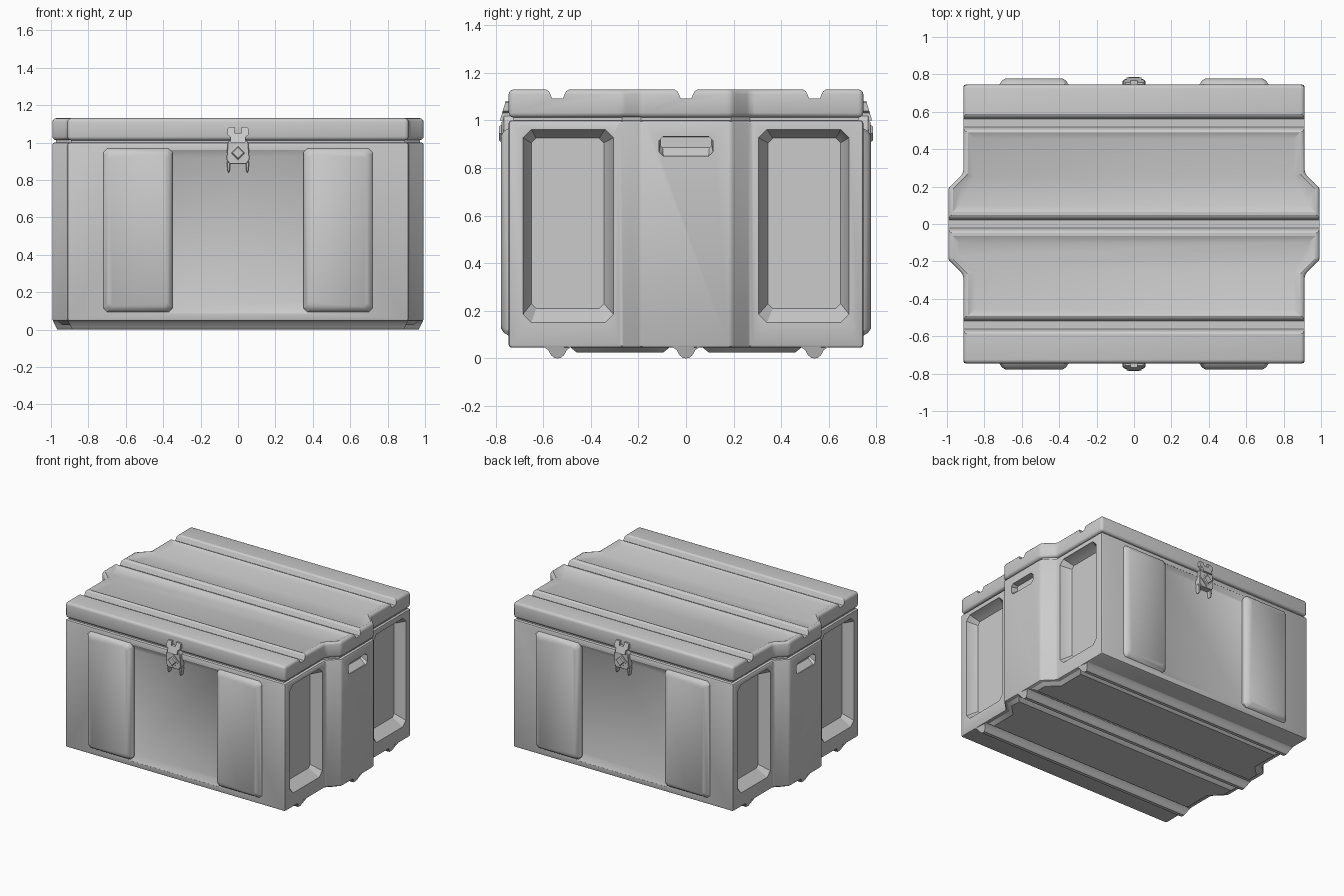
import bpy, bmesh, math

if "Cube" in bpy.data.objects:
    bpy.data.objects.remove(bpy.data.objects["Cube"])


# --- helpers ---------------------------------------------------------------
def at_x(pts, x): return [(x, a, b) for a, b in pts]
def at_y(pts, y): return [(a, y, b) for a, b in pts]
def at_z(pts, z): return [(a, b, z) for a, b in pts]


def rect(a0, a1, b0, b1, c=0.02):
    """Rectangle with cut corners."""
    return [(a0 + c, b0), (a1 - c, b0), (a1, b0 + c), (a1, b1 - c),
            (a1 - c, b1), (a0 + c, b1), (a0, b1 - c), (a0, b0 + c)]


def make(name, lofts, bevel=0.0, segments=2):
    """One object from closed lofts; each loft is a list of matching loops."""
    bm = bmesh.new()
    for loops in lofts:
        rings = [[bm.verts.new(p) for p in loop] for loop in loops]
        for r, s in zip(rings, rings[1:]):
            n = len(r)
            for k in range(n):
                bm.faces.new((r[k], r[(k + 1) % n], s[(k + 1) % n], s[k]))
        bm.faces.new(rings[0][::-1])
        bm.faces.new(rings[-1])
    bmesh.ops.recalc_face_normals(bm, faces=bm.faces)
    me = bpy.data.meshes.new(name)
    bm.to_mesh(me)
    bm.free()
    ob = bpy.data.objects.new(name, me)
    bpy.context.collection.objects.link(ob)
    if bevel:
        m = ob.modifiers.new("bevel", 'BEVEL')
        m.width, m.segments, m.limit_method = bevel, segments, 'ANGLE'
        apply(ob, m)
    smooth(ob)
    return ob


def select(ob):
    bpy.ops.object.select_all(action='DESELECT')
    ob.select_set(True)
    bpy.context.view_layer.objects.active = ob


def apply(ob, mod):
    select(ob)
    bpy.ops.object.modifier_apply(modifier=mod.name)


def smooth(ob):
    select(ob)
    bpy.ops.object.shade_smooth_by_angle(angle=math.radians(30))


def cut(ob, lofts):
    cutter = make("cutter", lofts)
    cutter.hide_render = True
    m = ob.modifiers.new("cut", 'BOOLEAN')
    m.operation, m.solver, m.object = 'DIFFERENCE', 'EXACT', cutter
    apply(ob, m)
    bpy.data.objects.remove(cutter)
    smooth(ob)


def plan(i=0.0):
    """Plan of the case: a box with a bulge in the middle of each end."""
    x0, x1, y = 0.912 - i, 0.993 - i, 0.745 - i
    r = [(x0, -y), (x0, -0.27), (x1, -0.19), (x1, 0.19), (x0, 0.27), (x0, y)]
    return r + [(-a, b) for a, b in reversed(r)]


def panel(s, i=0.0):
    """Plan of one stacking panel between two ribs, on side s."""
    x0, x1 = 0.888 - i, 0.969 - i
    r = [(x0, 0.49 - i), (x0, 0.27 - i / 2), (x1, 0.19 - i / 2), (x1, 0.065 + i)]
    return [(a, s * b) for a, b in r + [(-a, b) for a, b in reversed(r)]]


RIBS = ((-0.54, 0.912), (0.0, 0.993), (0.54, 0.912))

# --- body with end recesses, hand slots and centre panels --------------------
body = make("body", [[at_z(plan(), 0.045), at_z(plan(), 1.0)]], bevel=0.012)
cuts = []
for s in (-1, 1):
    for t in (-1, 1):
        outer = [(t * a, b) for a, b in rect(0.305, 0.685, 0.15, 0.962, 0.035)]
        inner = [(t * a, b) for a, b in rect(0.345, 0.65, 0.21, 0.925, 0.02)]
        cuts.append([at_x(outer, s * 1.1), at_x(outer, s * 0.911), at_x(inner, s * 0.84)])
    slot = rect(-0.113, 0.113, 0.85, 0.932, 0.018)
    slot_in = rect(-0.108, 0.108, 0.885, 0.93, 0.01)
    cuts.append([at_x(slot, s * 1.1), at_x(slot, s * 0.985), at_x(slot_in, s * 0.945)])
    mid = rect(-0.4, 0.4, 0.085, 0.96)
    mid_in = rect(-0.38, 0.38, 0.125, 0.93)
    cuts.append([at_y(mid, s * 0.8), at_y(mid, s * 0.744), at_y(mid_in, s * 0.725)])
cut(body, cuts)

# --- seal between body and lid -----------------------------------------------
make("seal", [[at_z(plan(0.02), 0.99), at_z(plan(0.02), 1.03)]])

# --- lid with three grooves and two shallow panels -----------------------------
lid = make("lid", [[at_z(plan(), 1.012), at_z(plan(), 1.13)]], bevel=0.02, segments=3)
cuts = []
for y, _ in RIBS:
    groove = [(y - 0.05, 1.2), (y - 0.05, 1.131), (y - 0.036, 1.122), (y - 0.022, 1.092),
              (y + 0.022, 1.092), (y + 0.036, 1.122), (y + 0.05, 1.131), (y + 0.05, 1.2)]
    cuts.append([at_x(groove, -1.1), at_x(groove, 1.1)])
for s in (-1, 1):
    cuts.append([at_z(panel(s), 1.2), at_z(panel(s), 1.1301), at_z(panel(s, 0.035), 1.114)])
cut(lid, cuts)

# --- underside ribs and panels ---------------------------------------------------
for k, (y, x) in enumerate(RIBS):
    prof = [(-0.055, 0.06), (-0.055, 0.046), (-0.04, 0.036), (-0.027, 0.013), (-0.012, 0.001),
            (0, 0), (0.012, 0.001), (0.027, 0.013), (0.04, 0.036), (0.055, 0.046), (0.055, 0.06)]
    end = lambda s: [(s * (x - 0.004 - 0.5 * max(0, 0.045 - z)), y + a, z) for a, z in prof]
    make(f"bottom_rib_{k + 1}", [[end(-1), end(1)]])
for s, side in ((-1, "front"), (1, "back")):
    make(f"bottom_panel_{side}", [[at_z(panel(s), 0.05), at_z(panel(s, 0.005), 0.045),
                                   at_z(panel(s, 0.03), 0.025)]])

# --- raised pads and latch on front and back ---------------------------------------
for s, side in ((-1, "front"), (1, "back")):
    for t, hand in ((-1, "left"), (1, "right")):
        loops = [at_y([(t * a, b) for a, b in rect(0.35 + i, 0.72 - i, 0.095 + i, 0.967 - i)], s * y)
                 for i, y in ((0, 0.715), (0, 0.745), (0.012, 0.765), (0.03, 0.777))]
        make(f"pad_{side}_{hand}", [loops])

    # latch plate with tapered legs
    plate = [(-0.045, 0.885), (0.045, 0.885), (0.062, 0.91), (0.055, 1.0), (0.04, 1.02),
             (-0.04, 1.02), (-0.055, 1.0), (-0.062, 0.91)]
    lofts = [[at_y(plate, s * 0.72), at_y(plate, s * 0.767)]]
    for t in (-1, 1):
        leg = [(t * 0.04, 0.9), (t * 0.06, 0.9), (t * 0.056, 0.85), (t * 0.05, 0.835), (t * 0.044, 0.85)]
        lofts.append([at_y(leg, s * 0.72), at_y(leg, s * 0.757)])
    make(f"latch_plate_{side}", lofts, bevel=0.003, segments=1)

    # diamond turn knob
    diamond = lambda r: [(r, 0.945), (0, 0.945 + r), (-r, 0.945), (0, 0.945 - r)]
    make(f"latch_knob_{side}", [[at_y(diamond(r), s * y) for r, y in
                                 ((0.05, 0.76), (0.05, 0.774), (0.036, 0.776), (0.03, 0.785))]])

    # notched hook on the lid, sloping back towards the top
    hook = [(-0.04, 1.0), (0.04, 1.0), (0.04, 1.03), (0.056, 1.04), (0.056, 1.075), (0.048, 1.082),
            (0.018, 1.082), (0.018, 1.052), (-0.018, 1.052), (-0.018, 1.082), (-0.048, 1.082),
            (-0.056, 1.075), (-0.056, 1.04), (-0.04, 1.03)]
    face = [(a, s * (0.782 - 0.3 * (z - 1.0)), z) for a, z in hook]
    make(f"latch_hook_{side}", [[at_y(hook, s * 0.73), face]])
